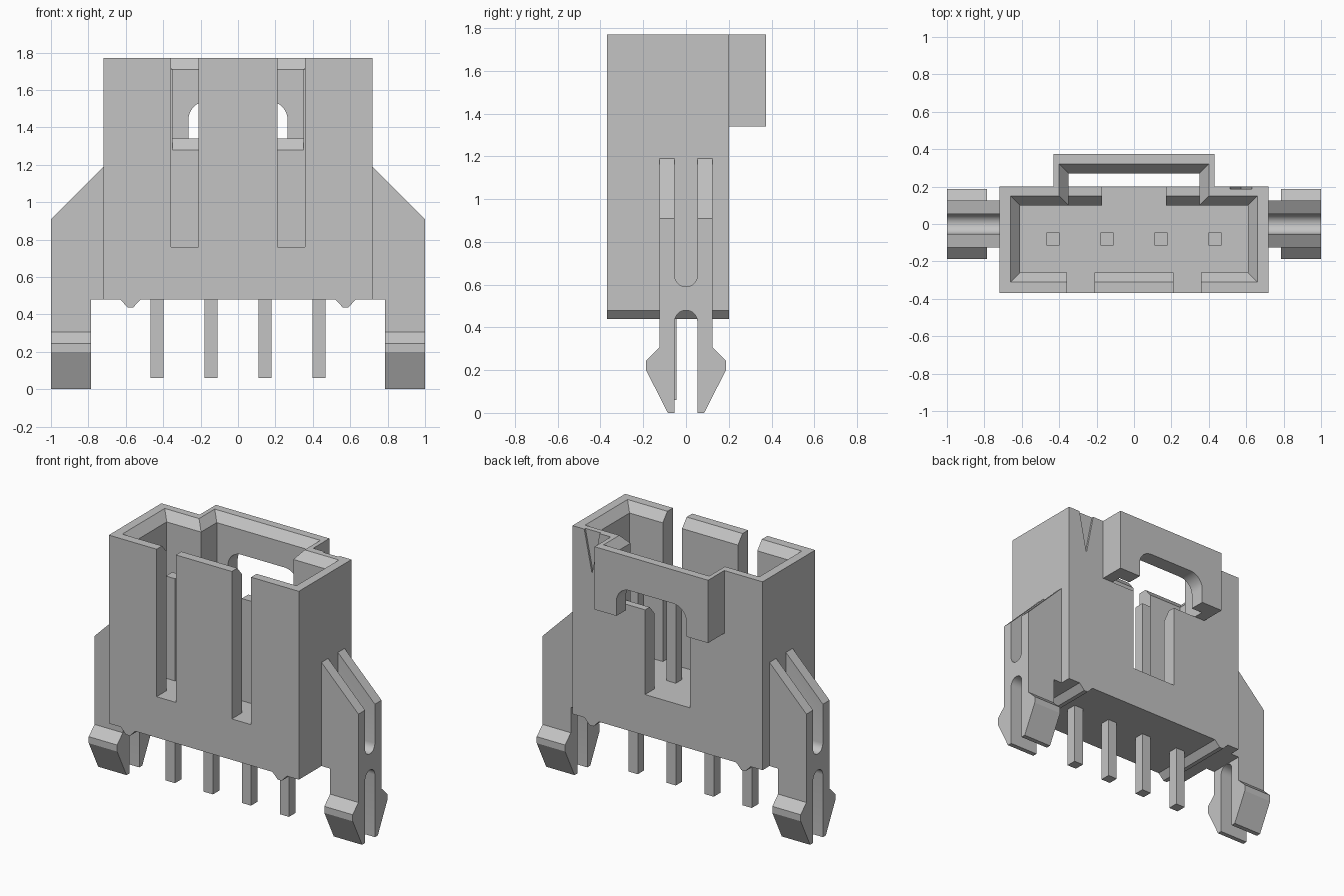
import bpy, bmesh
from math import pi, sin, cos

cube = bpy.data.objects.get("Cube")
if cube:
    bpy.data.objects.remove(cube, do_unlink=True)

grey = bpy.data.materials.new("light grey plastic")
grey.use_nodes = True
GREY = (0.55, 0.55, 0.55, 1)
grey.diffuse_color = GREY
grey.node_tree.nodes["Principled BSDF"].inputs["Base Color"].default_value = GREY


def loft(name, lower, upper):
    """Solid between two matching rings of points."""
    bm = bmesh.new()
    a = [bm.verts.new(p) for p in lower]
    b = [bm.verts.new(p) for p in upper]
    bm.faces.new(a)
    bm.faces.new(b)
    for i in range(len(a)):
        j = (i + 1) % len(a)
        bm.faces.new((a[i], a[j], b[j], b[i]))
    bmesh.ops.recalc_face_normals(bm, faces=bm.faces)
    mesh = bpy.data.meshes.new(name)
    bm.to_mesh(mesh)
    bm.free()
    mesh.materials.append(grey)
    ob = bpy.data.objects.new(name, mesh)
    bpy.context.scene.collection.objects.link(ob)
    return ob


def prism(name, axis, profile, lo, hi):
    """Extrude a 2D profile along x (profile yz) or y (profile xz)."""
    put = {"x": lambda p, d: (d, p[0], p[1]), "y": lambda p, d: (p[0], d, p[1])}[axis]
    return loft(name, [put(p, lo) for p in profile], [put(p, hi) for p in profile])


def rect(x0, x1, y0, y1, z, grow=0):
    return [(x0 - grow, y0 - grow, z), (x1 + grow, y0 - grow, z),
            (x1 + grow, y1 + grow, z), (x0 - grow, y1 + grow, z)]


def box(name, x0, x1, y0, y1, z0, z1):
    return loft(name, rect(x0, x1, y0, y1, z0), rect(x0, x1, y0, y1, z1))


def combine(ob, tool, operation="DIFFERENCE"):
    """Apply a boolean and remove the tool."""
    mod = ob.modifiers.new("cut", "BOOLEAN")
    mod.operation, mod.solver, mod.object = operation, "EXACT", tool
    bake(ob)
    bpy.data.objects.remove(tool, do_unlink=True)


def bake(ob):
    graph = bpy.context.evaluated_depsgraph_get()
    mesh = bpy.data.meshes.new_from_object(ob.evaluated_get(graph))
    ob.modifiers.clear()
    ob.data = mesh


def arc(cx, cz, r, start, end, n=10):
    return [(cx + r * cos(start + (end - start) * i / n),
             cz + r * sin(start + (end - start) * i / n)) for i in range(n + 1)]


def mirrored(points):
    return points + [(-u, v) for u, v in reversed(points)]


TOP, BASE, FLOOR, SILL = 1.77, 0.48, 0.76, 1.34

# Housing with the latch bridge on its back
housing = box("housing", -0.72, 0.72, -0.37, 0.2, BASE, TOP)
combine(housing, box("bridge", -0.43, 0.43, 0.1, 0.375, SILL, TOP), "UNION")

# Open cavity and bridge well, each with a flared lip
for x, y0, y1, z in ((0.61, -0.26, 0.1, FLOOR), (0.35, -0.1, 0.27, SILL)):
    combine(housing, box("well", -x, x, y0, y1, z, 1.9))
    combine(housing, loft("lip", rect(-x, x, y0, y1, 1.71),
                          rect(-x, x, y0, y1, 1.83, 0.1)))

# Sloped sill and central gap in the back wall
combine(housing, prism("sill", "x", [(0.05, 1.28), (0.1, 1.28), (0.15, SILL),
                                     (0.15, 1.36), (0.05, 1.36)], -0.35, 0.35))
combine(housing, box("gap", -0.17, 0.17, 0, 0.25, FLOOR, 1.36))

# Arched window under the bridge
arch = mirrored([(0.265, 1.3)] + arc(0.165, 1.44, 0.1, 0, pi / 2))
combine(housing, prism("window", "y", arch, 0.23, 0.45))

# Two front slots
for x in (-0.285, 0.285):
    combine(housing, box("slot", x - 0.073, x + 0.073, -0.5, -0.2, FLOOR, 1.9))

# Pin-one notch on the back
combine(housing, prism("notch", "y", [(0.51, TOP + 0.02), (0.635, TOP + 0.02),
                                      (0.572, 1.48)], 0.187, 0.3))

# Standoff ridges under the housing
for side, x in (("right", -0.575), ("left", 0.575)):
    prism(side + "_standoff_ridge", "y",
          [(x - 0.055, BASE), (x + 0.055, BASE), (x + 0.015, 0.438), (x - 0.015, 0.438)],
          -0.37, 0.2)

# Board clips: bracket plus barbed leg, split by two round-ended slots
clips = prism("board_clips", "y", [(0.72, 1.19), (1, 0.91), (1, BASE), (0.72, BASE)],
              -0.125, 0.125)
leg = mirrored([(0.085, 0), (0.187, 0.2), (0.187, 0.245), (0.125, 0.305), (0.125, BASE)])
combine(clips, prism("leg", "x", leg, 0.785, 1), "UNION")
R = 0.053
upper = [(R, 1.3), (-R, 1.3)] + arc(0, 0.59 + R, R, pi, 2 * pi)
lower = [(-R, -0.1), (R, -0.1)] + arc(0, BASE - R, R, 0, pi)
for profile in (upper, lower):
    combine(clips, prism("split", "x", profile, 0.7, 1.1))
clips.modifiers.new("mirror", "MIRROR").use_mirror_merge = False
bake(clips)

# Contact pins
for i in range(4):
    x = (i - 1.5) * 0.288
    box(f"contact_pin_{i + 1}", x - 0.035, x + 0.035, -0.115, -0.045, 0.06, 1.46)

# Keep slot ends and the arch smooth, all other edges crisp
for ob in (housing, clips):
    bpy.ops.object.select_all(action="DESELECT")
    ob.select_set(True)
    bpy.context.view_layer.objects.active = ob
    bpy.ops.object.shade_smooth_by_angle(angle=0.4)
